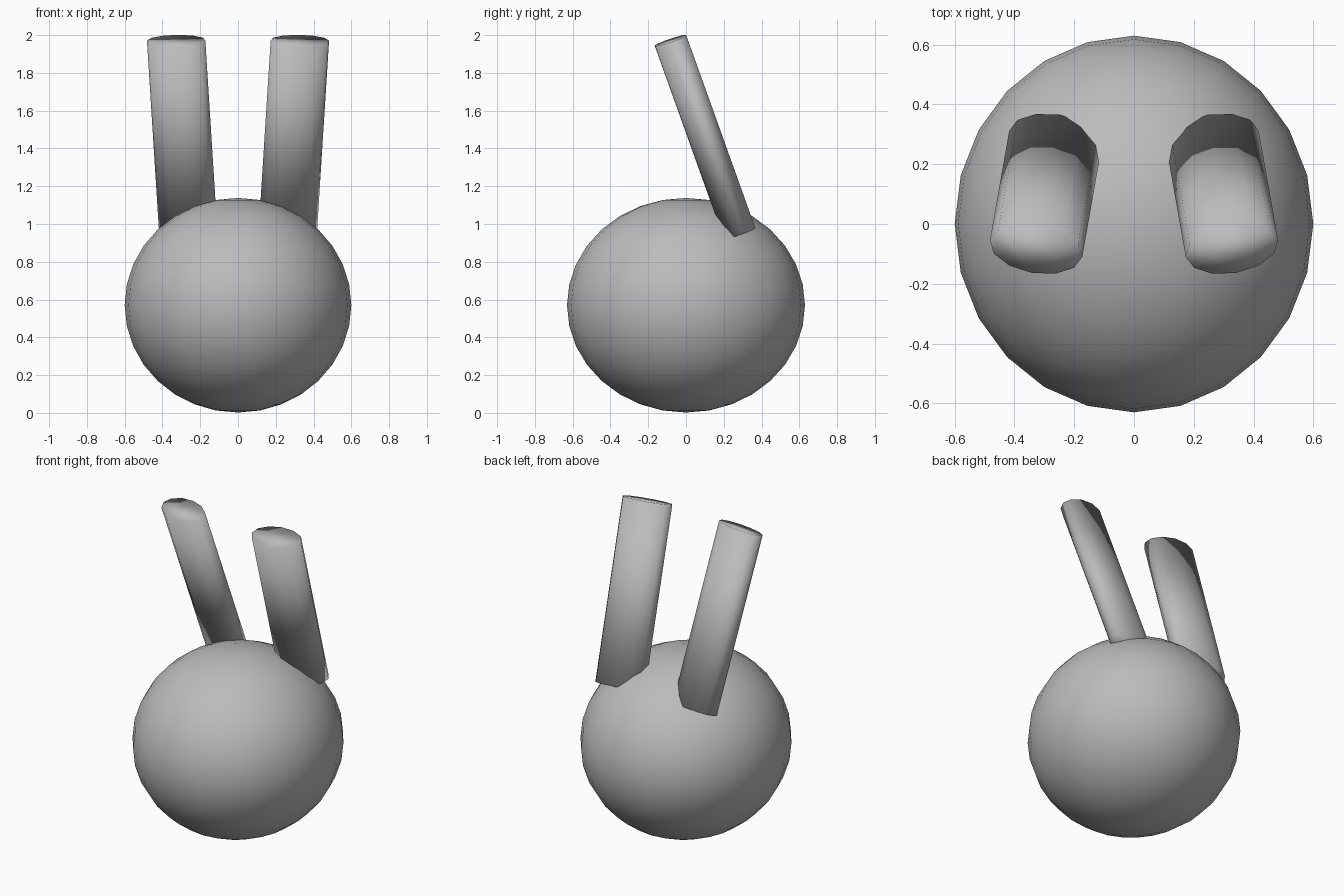
import bpy
from math import radians
from mathutils import Matrix, Vector

cube = bpy.data.objects.get("Cube")
if cube:
    bpy.data.objects.remove(cube, do_unlink=True)

# Single plain grey
grey = bpy.data.materials.new("plain grey")
grey.use_nodes = True
colour = (0.5, 0.5, 0.5, 1)
grey.diffuse_color = colour
grey.node_tree.nodes["Principled BSDF"].inputs["Base Color"].default_value = colour


def finish(name):
    """Name, colour and fully smooth the active object."""
    obj = bpy.context.object
    obj.name = obj.data.name = name
    obj.data.materials.append(grey)
    bpy.ops.object.shade_smooth()
    return obj


# Round head, slightly deeper than wide
bpy.ops.mesh.primitive_uv_sphere_add(segments=24, ring_count=16, radius=1)
head = finish("head")
head.data.transform(Matrix.Translation((0, 0, 0.57)) @ Matrix.Diagonal((0.6, 0.63, 0.568, 1)))

# Flattened ears, leaning forward and splayed outwards
LENGTH = 1.087
for side, name in ((1, "left_ear"), (-1, "right_ear")):
    bpy.ops.mesh.primitive_cylinder_add(vertices=12, radius=1, depth=LENGTH)
    ear = finish(name)
    base = Matrix.Translation((side * 0.263, 0.284, 0.95))
    lean = Matrix.Rotation(radians(side * 10), 4, 'Z') @ Matrix.Rotation(radians(20), 4, 'X')
    lift = Matrix.Translation((0, 0, LENGTH / 2))
    ear.data.transform(base @ lean @ lift @ Matrix.Diagonal((0.157, 0.088, 1, 1)))
